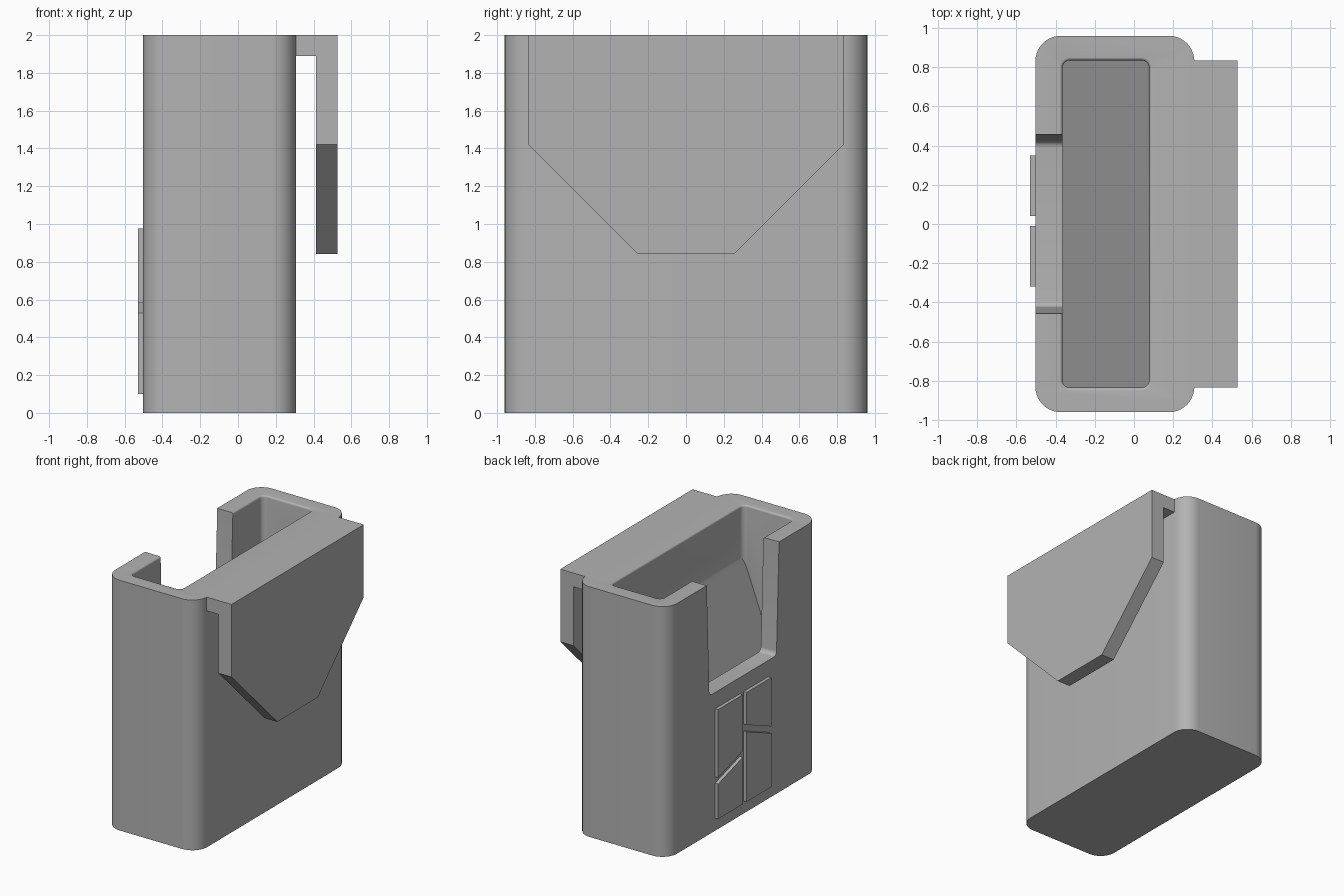
import bpy, bmesh, math

if "Cube" in bpy.data.objects:
    bpy.data.objects.remove(bpy.data.objects["Cube"])

grey = bpy.data.materials.new("plain grey")
grey.diffuse_color = (0.45, 0.45, 0.45, 1)
grey.use_nodes = True
grey.node_tree.nodes["Principled BSDF"].inputs["Base Color"].default_value = grey.diffuse_color


def loft(name, rings):
    """Closed solid through rings that share one point count."""
    bm = bmesh.new()
    vs = [[bm.verts.new(p) for p in r] for r in rings]
    n = len(rings[0])
    bm.faces.new(vs[0])
    bm.faces.new(vs[-1])
    for a, b in zip(vs, vs[1:]):
        for i in range(n):
            j = (i + 1) % n
            bm.faces.new((a[i], a[j], b[j], b[i]))
    bmesh.ops.recalc_face_normals(bm, faces=bm.faces)
    me = bpy.data.meshes.new(name)
    bm.to_mesh(me)
    bm.free()
    ob = bpy.data.objects.new(name, me)
    me.materials.append(grey)
    bpy.context.collection.objects.link(ob)
    return ob


def prism_x(name, profile, x0, x1):
    """Extrude a (y, z) profile along x."""
    return loft(name, [[(x, y, z) for y, z in profile] for x in (x0, x1)])


def round_rect(x0, x1, y, r, grow=0.0, steps=10):
    """Rounded rectangle in plan, symmetric in y."""
    pts = []
    corners = [(x1 - r, y - r), (x0 + r, y - r), (x0 + r, r - y), (x1 - r, r - y)]
    for k, (cx, cy) in enumerate(corners):
        for i in range(steps + 1):
            a = math.pi / 2 * (k + i / steps)
            pts.append((cx + (r + grow) * math.cos(a), cy + (r + grow) * math.sin(a)))
    return pts


def cut(target, cutter):
    m = target.modifiers.new("cut", 'BOOLEAN')
    m.object = cutter
    m.solver = 'EXACT'
    bpy.context.view_layer.objects.active = target
    bpy.ops.object.modifier_apply(modifier=m.name)
    bpy.data.objects.remove(cutter)


# Holder body
plan = round_rect(-0.503, 0.308, 0.96, 0.13)
body = loft("holder_body", [[(x, y, z) for x, y in plan] for z in (0, 2)])

# Pocket with a steep sloping floor and a softened rim
inner = round_rect(-0.365, 0.078, 0.835, 0.04)
rings = [[(x, y, 1.59 + 2.68 * (x - 0.08)) for x, y in inner]]
for i in range(6):
    a = math.pi / 2 * i / 5
    g = 0.015 * (1 - math.cos(a))
    z = 1.985 + 0.0151 * math.sin(a)
    rings.append([(x, y, z) for x, y in round_rect(-0.365, 0.078, 0.835, 0.04, g)])
rings.append([(x, y, 2.1) for x, y, _ in rings[-1]])
cut(body, loft("pocket_cutter", rings))

# Thumb notch in the thin wall, slightly tapered with rounded lower corners
r = 0.035
half = [(0.46, 2.1)] + [
    (0.425 - r + r * math.cos(a), 1.105 + r - r * math.sin(a))
    for a in [math.pi / 2 * i / 6 for i in range(7)]]
notch = half + [(-y, z) for y, z in reversed(half)]
cut(body, prism_x("notch_cutter", notch, -0.6, -0.3))

# Hanging clip: top bridge and tapered plate in one L-shaped piece
prism_x("clip_bridge", [(-0.835, 1.89), (0.835, 1.89), (0.835, 2), (-0.835, 2)], 0.29, 0.42)
prism_x("clip_plate", [(-0.835, 2), (-0.835, 1.42), (-0.255, 0.84),
                       (0.255, 0.84), (0.835, 1.42), (0.835, 2)], 0.412, 0.527)

# Four raised panels with slanted gaps
panels = {
    "panel_upper_back": (0.35, 0.04, 0.43, 0.525, 0.975, 0.975),
    "panel_lower_back": (0.35, 0.04, 0.10, 0.10, 0.38, 0.475),
    "panel_upper_front": (-0.01, -0.32, 0.715, 0.585, 0.975, 0.975),
    "panel_lower_front": (-0.01, -0.32, 0.10, 0.10, 0.66, 0.53),
}
for name, (ya, yb, la, lb, ta, tb) in panels.items():
    prism_x(name, [(ya, la), (yb, lb), (yb, tb), (ya, ta)], -0.53, -0.495)

# Smooth the rounded corners, keep hard edges
bpy.ops.object.select_all(action='DESELECT')
body.select_set(True)
bpy.context.view_layer.objects.active = body
bpy.ops.object.shade_smooth_by_angle(angle=math.radians(30))
